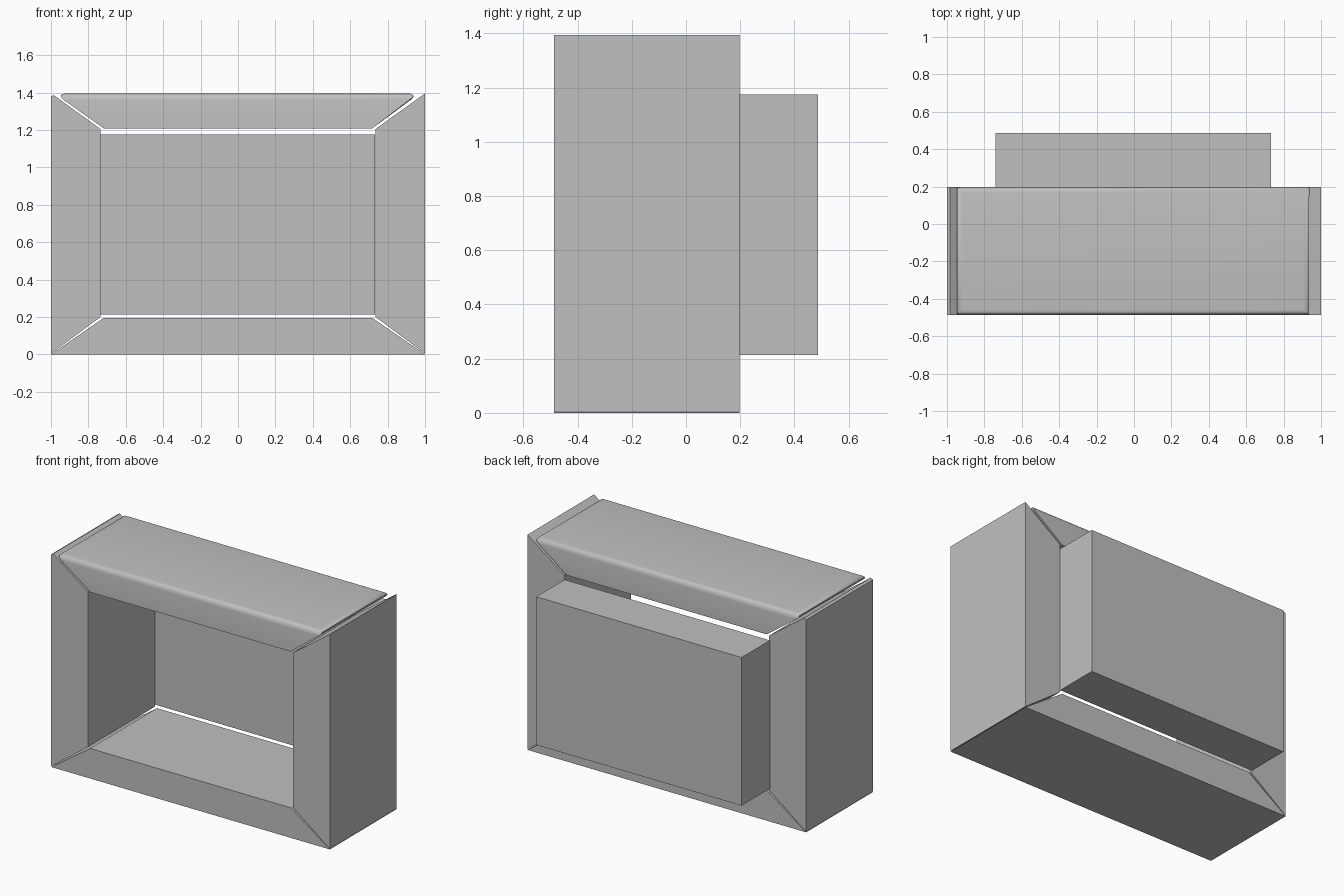
import bpy
import bmesh

cube = bpy.data.objects.get("Cube")
if cube:
    bpy.data.objects.remove(cube, do_unlink=True)

FRONT, JOIN, BACK = -0.487, 0.197, 0.487

grey = bpy.data.materials.new("plain grey")
grey.use_nodes = True
colour = (0.53, 0.53, 0.53, 1)
grey.diffuse_color = colour
grey.node_tree.nodes["Principled BSDF"].inputs["Base Color"].default_value = colour


def extrude_profile(name, points, y0, y1):
    """Extrude an x-z outline along y into a solid part."""
    bm = bmesh.new()
    face = bm.faces.new([bm.verts.new((x, y0, z)) for x, z in points])
    ext = bmesh.ops.extrude_face_region(bm, geom=[face])
    moved = [g for g in ext["geom"] if isinstance(g, bmesh.types.BMVert)]
    bmesh.ops.translate(bm, verts=moved, vec=(0, y1 - y0, 0))
    bmesh.ops.recalc_face_normals(bm, faces=bm.faces)
    mesh = bpy.data.meshes.new(name)
    bm.to_mesh(mesh)
    bm.free()
    mesh.materials.append(grey)
    obj = bpy.data.objects.new(name, mesh)
    bpy.context.collection.objects.link(obj)
    return obj


# Mitred frame boards; the right one has a blunted upper tip
extrude_profile("bottom_board",
                [(-1, 0), (1, 0), (0.718, 0.195), (-0.718, 0.195)], FRONT, JOIN)
extrude_profile("left_board",
                [(1, 0.004), (1, 1.395), (0.735, 1.205), (0.735, 0.2)], FRONT, JOIN)
extrude_profile("right_board",
                [(-1, 0.004), (-1, 1.378), (-0.985, 1.386),
                 (-0.735, 1.205), (-0.735, 0.2)], FRONT, JOIN)

# Top board with its four upper edges rounded
top = extrude_profile("top_board",
                      [(-0.98, 1.395), (-0.718, 1.208), (0.718, 1.208), (0.97, 1.395)],
                      FRONT, JOIN)
bm = bmesh.new()
bm.from_mesh(top.data)
upper = [e for e in bm.edges if all(v.co.z > 1.39 for v in e.verts)]
bmesh.ops.bevel(bm, geom=upper, offset=0.04, offset_type='WIDTH',
                segments=6, profile=0.5, affect='EDGES', clamp_overlap=True)
bm.to_mesh(top.data)
bm.free()
bpy.ops.object.select_all(action='DESELECT')
top.select_set(True)
bpy.context.view_layer.objects.active = top
bpy.ops.object.shade_smooth_by_angle(angle=0.6)

# Solid box behind the frame
extrude_profile("back_box",
                [(-0.74, 0.214), (0.733, 0.214), (0.733, 1.175), (-0.74, 1.175)],
                JOIN, BACK)
